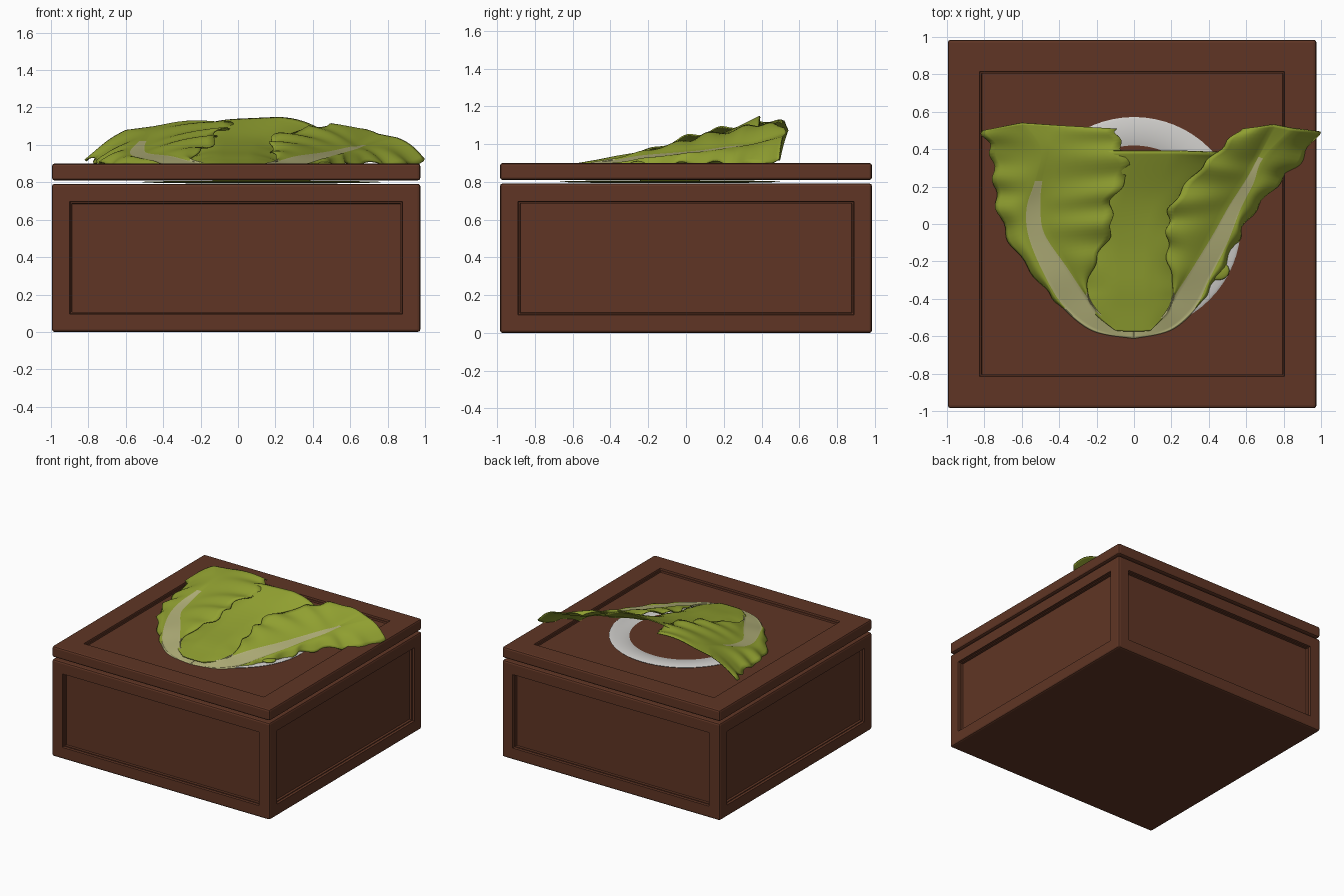
import bpy, bmesh, math
from mathutils import Vector

if "Cube" in bpy.data.objects:
    bpy.data.objects.remove(bpy.data.objects["Cube"])


def material(name, rgb):
    m = bpy.data.materials.new(name)
    m.diffuse_color = (*rgb, 1)
    m.use_nodes = True
    m.node_tree.nodes["Principled BSDF"].inputs["Base Color"].default_value = m.diffuse_color
    return m


WOOD = material("brown wood", (0.115, 0.036, 0.018))
PLATE = material("pale grey plate", (0.62, 0.61, 0.59))
GREEN = material("leaf green", (0.28, 0.35, 0.03))
CREAM = material("cream rib", (0.44, 0.43, 0.19))


def finish(bm, name, mats, angle=None):
    me = bpy.data.meshes.new(name)
    bm.to_mesh(me)
    bm.free()
    ob = bpy.data.objects.new(name, me)
    bpy.context.collection.objects.link(ob)
    for m in mats:
        me.materials.append(m)
    if angle is not None:
        bpy.ops.object.select_all(action='DESELECT')
        ob.select_set(True)
        bpy.context.view_layer.objects.active = ob
        bpy.ops.object.shade_smooth_by_angle(angle=math.radians(angle))
    return ob


# Bevelled box with sunken panels on the chosen sides
def panelled_box(name, z0, z1, pick, margin, depth):
    bm = bmesh.new()
    bmesh.ops.create_cube(bm, size=1)
    for v in bm.verts:
        v.co = (v.co.x * 1.97 - 0.01, v.co.y * 1.97, z0 + (v.co.z + 0.5) * (z1 - z0))
    bmesh.ops.bevel(bm, geom=bm.edges[:], offset=0.014, segments=2, profile=0.5, affect='EDGES')
    bm.normal_update()
    for f in [f for f in bm.faces if f.calc_area() > 0.5 and pick(f.normal)]:
        bmesh.ops.inset_individual(bm, faces=[f], thickness=margin)
        bmesh.ops.inset_individual(bm, faces=[f], thickness=0.004, depth=-depth * 0.5)
        bmesh.ops.inset_individual(bm, faces=[f], thickness=0.010)
        bmesh.ops.inset_individual(bm, faces=[f], thickness=0.003, depth=-depth * 0.5)
    return finish(bm, name, [WOOD])


panelled_box("box_body", 0.0, 0.792, lambda n: abs(n.z) < 0.1, 0.115, 0.036)
panelled_box("box_lid", 0.81, 0.9, lambda n: n.z > 0.9, 0.22, 0.026)

# Shallow plate, its rim just above the sunken lid panel
bm = bmesh.new()
profile = [(0.56, 0.868), (0.572, 0.88), (0.56, 0.886), (0.46, 0.882), (0.4, 0.87), (0.32, 0.83), (0.001, 0.825)]
vs = [bm.verts.new((r, 0, z)) for r, z in profile]
es = [bm.edges.new(p) for p in zip(vs, vs[1:])]
bmesh.ops.spin(bm, geom=vs + es, axis=(0, 0, 1), cent=(0, 0, 0), angle=math.tau, steps=64)
bmesh.ops.remove_doubles(bm, verts=bm.verts[:], dist=0.0005)
bmesh.ops.recalc_face_normals(bm, faces=bm.faces[:])
finish(bm, "plate", [PLATE], 40)


def spline(p, t):
    i = min(int(t), len(p) - 2)
    f = t - i
    a, b, c, d = (p[max(0, min(len(p) - 1, i + k))] for k in (-1, 0, 1, 2))
    return 0.5 * (2 * b + (c - a) * f + (2 * a - 5 * b + 4 * c - d) * f * f + (3 * b - a - 3 * c + d) * f ** 3)


# Lofted leaf: each row holds outer edge, two rib edges and inner edge
def leaf(name, rows, rib_rows, base_rows, phase, sub=8):
    cols = [[Vector(r[3 * c:3 * c + 3]) for r in rows] for c in range(4)]
    n, w = (len(rows) - 1) * sub, 3 * sub
    bm = bmesh.new()
    grid = []
    for i in range(n + 1):
        t = i / sub
        pts = [spline(c, t) for c in cols]
        line = []
        for j in range(w + 1):
            k = min(j // sub, 2)
            f = j / sub - k
            p = pts[k].lerp(pts[k + 1], f)
            # wavy edges and soft cross folds, fading out near the base and rib
            edge = (1 - f) if k == 0 else f if k == 2 else 0
            amp = edge * min(1, max(0, (t - 1.5) / 2))
            p.z += 0.012 * amp * math.sin(5.3 * t + phase + 2 * k)
            p.x += 0.012 * amp * math.sin(7.1 * t + phase)
            if k != 1:
                p.z += 0.018 * min(1, t / 4) * math.sin(math.pi * f)
            line.append(bm.verts.new(p))
        grid.append(line)
    for i in range(n):
        for j in range(w):
            fc = bm.faces.new((grid[i][j], grid[i][j + 1], grid[i + 1][j + 1], grid[i + 1][j]))
            if (j // sub == 1 and i < rib_rows * sub) or i < base_rows * sub:
                fc.material_index = 1
    bm.normal_update()
    if sum(f.normal.z for f in bm.faces) < 0:
        bmesh.ops.reverse_faces(bm, faces=bm.faces[:])
    ob = finish(bm, name, [GREEN, CREAM], 60)
    s = ob.modifiers.new("thickness", 'SOLIDIFY')
    s.thickness = 0.008
    return ob


leaf("left_leaf", [
    (0.00, -.615, .87, 0.00, -.61, .88, 0.00, -.56, .885, 0.00, -.55, .885),
    (-.22, -.575, .87, -.21, -.565, .88, -.17, -.50, .90, -.16, -.49, .90),
    (-.38, -.455, .87, -.37, -.445, .89, -.26, -.38, .915, -.25, -.36, .92),
    (-.49, -.33, .885, -.47, -.29, .92, -.36, -.23, .94, -.20, -.19, .97),
    (-.65, -.12, .89, -.56, -.08, .94, -.48, -.05, .955, -.12, -.03, 1.03),
    (-.73, .08, .90, -.575, .08, .97, -.50, .10, .98, -.12, .12, 1.07),
    (-.75, .25, .91, -.53, .23, 1.02, -.49, .23, 1.02, -.03, .27, 1.10),
    (-.77, .40, .92, -.50, .40, 1.07, -.45, .40, 1.08, -.07, .42, 1.12),
    (-.82, .50, .93, -.60, .54, 1.08, -.45, .53, 1.10, -.10, .51, 1.11)], 6, 2, 0.5)

leaf("right_leaf", [
    (0.00, -.615, .87, 0.00, -.61, .88, 0.00, -.56, .885, 0.00, -.55, .885),
    (.20, -.57, .87, .19, -.56, .88, .16, -.50, .90, .15, -.49, .90),
    (.34, -.45, .87, .33, -.44, .89, .22, -.38, .915, .21, -.36, .92),
    (.42, -.33, .885, .40, -.30, .91, .31, -.24, .94, .18, -.19, .965),
    (.53, -.14, .885, .50, -.10, .94, .42, -.06, .955, .18, -.03, 1.01),
    (.61, .02, .90, .57, .08, .96, .51, .10, .97, .20, .10, 1.05),
    (.74, .18, .90, .64, .22, .98, .60, .24, .99, .33, .27, 1.08),
    (.88, .32, .89, .69, .35, 1.0, .665, .36, 1.0, .46, .40, 1.11),
    (.99, .49, .92, .85, .51, 1.04, .75, .53, 1.06, .57, .51, 1.09)], 7, 2, 2.0)

# Middle leaf, tucked under the other two
leaf("middle_leaf", [
    (-.10, -.57, .90, -.04, -.575, .90, .04, -.575, .90, .09, -.57, .90),
    (-.23, -.46, .90, -.09, -.46, .92, .07, -.46, .92, .19, -.46, .90),
    (-.28, -.33, .90, -.10, -.33, .945, .07, -.33, .945, .24, -.33, .90),
    (-.30, -.10, .92, -.10, -.10, .98, .08, -.10, .98, .30, -.10, .92),
    (-.30, .15, .98, -.08, .15, 1.045, .14, .15, 1.04, .38, .15, .97),
    (-.26, .39, 1.06, .00, .39, 1.14, .22, .39, 1.15, .48, .38, 1.07)], 0, 0, 1.0)

# Flat leaf in the gap below the lid, and a small tip beside the right leaf
for name, loc, size in [("lower_leaf", (0.125, -0.085, 0.801), (0.645, 0.585, 0.008)),
                        ("leaf_tip", (0.45, -0.25, 0.895), (0.06, 0.05, 0.015))]:
    bm = bmesh.new()
    bmesh.ops.create_uvsphere(bm, u_segments=32, v_segments=12, radius=1)
    for v in bm.verts:
        v.co = [v.co[k] * size[k] + loc[k] for k in range(3)]
    finish(bm, name, [GREEN], 60)
